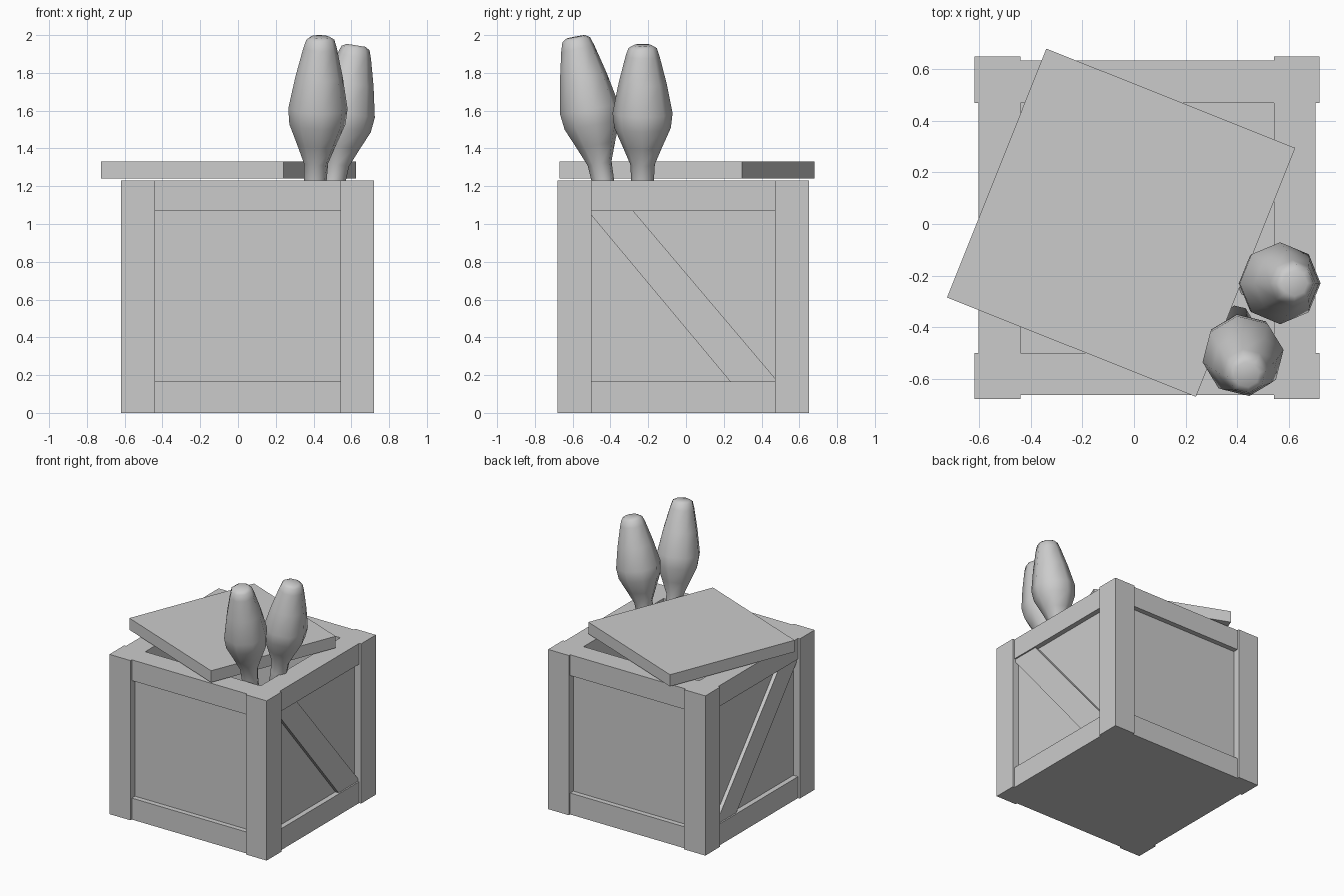
import bpy, bmesh, math
from mathutils import Vector, Matrix

if "Cube" in bpy.data.objects:
    bpy.data.objects.remove(bpy.data.objects["Cube"])

# Crate extents: outer, and inner opening
X0, X1, Y0, Y1 = -0.62, 0.72, -0.68, 0.65
IX0, IX1, IY0, IY1 = -0.44, 0.543, -0.50, 0.47
H, LOW, HIGH = 1.23, 0.165, 1.07
RAIL, PANEL = 0.016, 0.055   # setback of rails and panels from the post faces


def finish(name, bm):
    bmesh.ops.recalc_face_normals(bm, faces=bm.faces)
    me = bpy.data.meshes.new(name)
    bm.to_mesh(me)
    bm.free()
    ob = bpy.data.objects.new(name, me)
    bpy.context.collection.objects.link(ob)
    return ob


def box(name, x, y, z):
    bm = bmesh.new()
    bmesh.ops.create_cube(bm, size=1)
    for v in bm.verts:
        v.co = [a[0] + (c + 0.5) * (a[1] - a[0]) for a, c in zip((x, y, z), v.co)]
    return finish(name, bm)


# Corner posts
for sx, xs in (("left", (X0, IX0)), ("right", (IX1, X1))):
    for sy, ys in (("front", (Y0, IY0)), ("back", (IY1, Y1))):
        box(f"{sy}_{sx}_post", xs, ys, (0, H))

# Walls: lower rail, recessed panel, upper rail on each side
for part, d, z in (("lower_rail", RAIL, (0, LOW)), ("panel", PANEL, (LOW, HIGH)),
                   ("upper_rail", RAIL, (HIGH, H))):
    box("front_" + part, (IX0, IX1), (Y0 + d, IY0), z)
    box("back_" + part, (IX0, IX1), (IY1, Y1 - d), z)
    box("left_" + part, (X0 + d, IX0), (IY0, IY1), z)
    box("right_" + part, (IX1, X1 - d), (IY0, IY1), z)
box("floor", (IX0, IX1), (IY0, IY1), (0, 0.08))

# Diagonal braces on both sides
brace = [(IY0, 1.045), (IY0, HIGH), (-0.28, HIGH), (IY1, 0.185), (IY1, LOW), (0.235, LOW)]
for side, xa, dx in (("left", X0 + PANEL, -0.028), ("right", X1 - PANEL, 0.028)):
    bm = bmesh.new()
    f = bm.faces.new([bm.verts.new((xa, y, z)) for y, z in brace])
    ext = bmesh.ops.extrude_face_region(bm, geom=[f], use_keep_orig=True)
    for v in ext["geom"]:
        if isinstance(v, bmesh.types.BMVert):
            v.co.x += dx
    finish(side + "_brace", bm)

# Lid lying askew on top
lid = box("lid", (-0.52, 0.52), (-0.52, 0.52), (0, 0.09))
lid.location = (-0.05, 0.005, 1.24)
lid.rotation_euler.z = math.radians(-21.75)


# Leaning clubs, lathed with eight sides: (height fraction, radius)
PROFILE = [(-0.45, 0.06), (0, 0.06), (0.12, 0.065), (0.25, 0.105), (0.39, 0.15), (0.50, 0.159),
           (0.72, 0.127), (0.92, 0.09), (0.98, 0.075), (1.0, 0.05)]


def club(name, base, lean, length, spin):
    n = 8
    bm = bmesh.new()
    rings = [[bm.verts.new((r * math.cos(spin + i * math.tau / n),
                            r * math.sin(spin + i * math.tau / n), t * length))
              for i in range(n)] for t, r in PROFILE]
    for a, b in zip(rings, rings[1:]):
        for i in range(n):
            j = (i + 1) % n
            bm.faces.new((a[i], a[j], b[j], b[i]))
    bm.faces.new(rings[0])
    bm.faces.new(rings[-1])
    for f in bm.faces:
        f.smooth = True
    q = Vector((0, 0, 1)).rotation_difference(Vector(lean))
    bmesh.ops.transform(bm, matrix=Matrix.Translation(base) @ q.to_matrix().to_4x4(),
                        verts=bm.verts)
    finish(name, bm)


club("front_club", (0.41, -0.44, H), (0.035, -0.19, 1), 0.775, 0.15)
club("back_club", (0.51, -0.23, H), (0.16, 0, 1), 0.725, 0.0)
